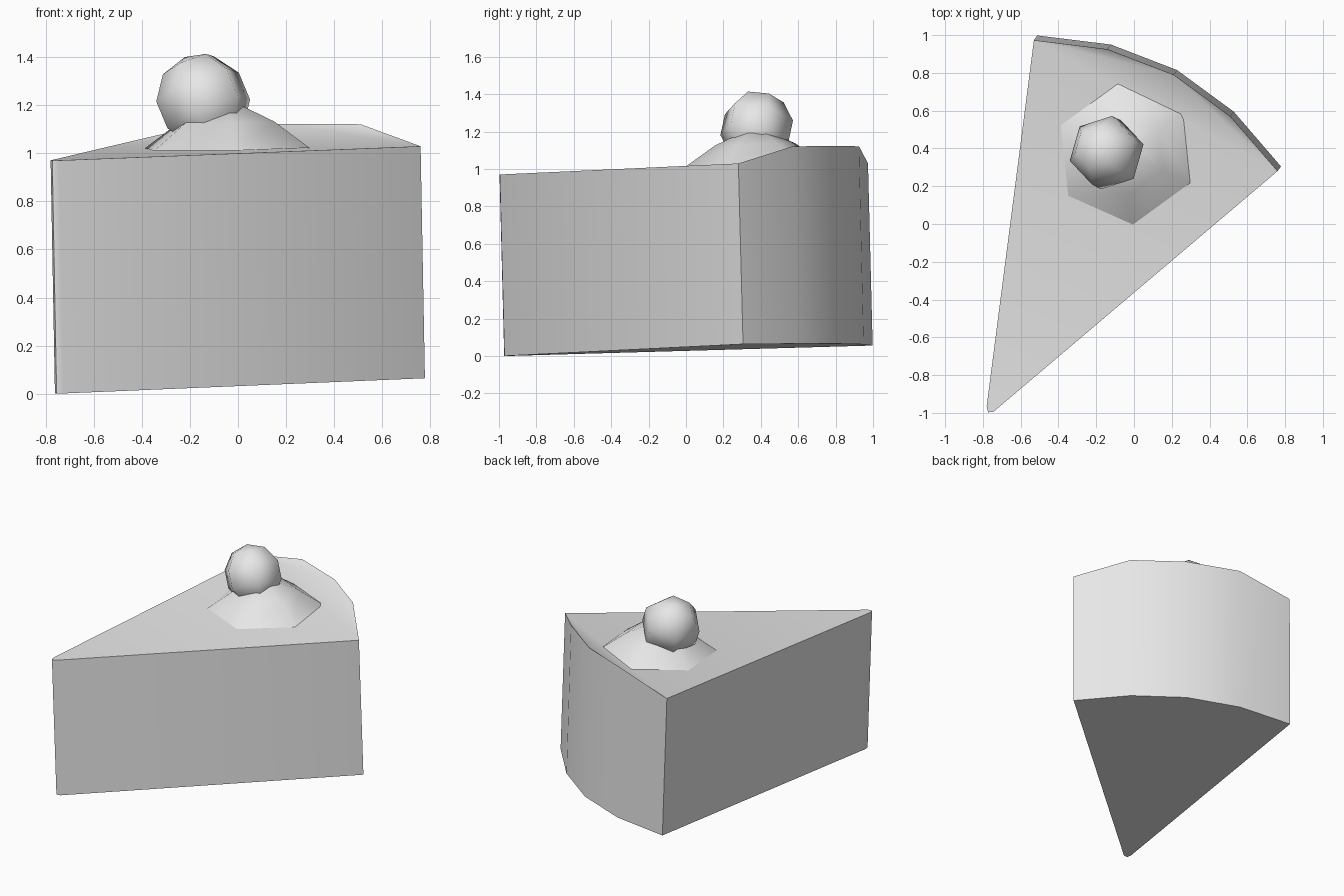
import bpy, bmesh
from math import radians, sin, cos, tau
from mathutils import Vector, Matrix

cube = bpy.data.objects.get("Cube")
if cube:
    bpy.data.objects.remove(cube, do_unlink=True)

grey = bpy.data.materials.new("plain_grey")
grey.use_nodes = True
colour = (0.8, 0.8, 0.8, 1)
grey.diffuse_color = colour
grey.node_tree.nodes["Principled BSDF"].inputs["Base Color"].default_value = colour


def finish(name, bm, angle):
    """Turn a bmesh into a smooth-shaded object."""
    bmesh.ops.recalc_face_normals(bm, faces=bm.faces)
    mesh = bpy.data.meshes.new(name)
    bm.to_mesh(mesh)
    bm.free()
    mesh.materials.append(grey)
    ob = bpy.data.objects.new(name, mesh)
    bpy.context.collection.objects.link(ob)
    bpy.ops.object.select_all(action='DESELECT')
    ob.select_set(True)
    bpy.context.view_layer.objects.active = ob
    bpy.ops.object.shade_smooth_by_angle(angle=radians(angle))
    return ob


def top_height(x, y):
    """Height of the gently sloping top of the slice."""
    return 0.97 + 0.015 * (x + 0.78) + 0.0285 * (y + 1)


# Cake slice: rounded tip, curved back, raised back rim
tip = [(-0.78, -0.965), (-0.773, -0.997), (-0.745, -0.995)]
arc = [(0.76, 0.28), (0.51, 0.57), (0.21, 0.79), (-0.14, 0.925), (-0.53, 0.973)]
outline = tip + arc
bm = bmesh.new()
upper, lower = [], []
for x, y in outline:
    rim = 0.087 if (x, y) in arc[1:4] else 0
    upper.append(bm.verts.new((x, y, top_height(x, y) + rim)))
    bx, by = x + 0.018, y + 0.025
    lower.append(bm.verts.new((bx, by, 0.02 * (bx + 0.762) + 0.026 * (by + 0.972))))
count = len(outline)
for i in range(count):
    j = (i + 1) % count
    bm.faces.new((lower[i], lower[j], upper[j], upper[i]))
bm.faces.new(lower[::-1])
right, a, b, c, left = upper[3:]
bm.faces.new(upper[:3] + [right, left])
for tri in ((right, a, b), (right, b, left), (left, b, c)):
    bm.faces.new(tri)
finish("cake_slice", bm, 40)

# Cream dollop: six-sided dome following the top of the slice
bm = bmesh.new()
centre = Vector((-0.045, 0.37, 0))
rings = []
for radius, height in ((0.375, 0.0), (0.215, 0.11), (0.08, 0.17)):
    ring = []
    for k in range(6):
        turn = radians(36) + k * tau / 6
        x = centre.x + radius * cos(turn)
        y = centre.y + radius * sin(turn)
        ring.append(bm.verts.new((x, y, top_height(x, y) + height + 0.002)))
    rings.append(ring)
for inner, outer in zip(rings[1:], rings):
    for k in range(6):
        n = (k + 1) % 6
        bm.faces.new((outer[k], outer[n], inner[n], inner[k]))
bm.faces.new(rings[-1])
bm.faces.new(rings[0][::-1])
finish("cream_dollop", bm, 45)

# Cherry: tilted six-sided ball
bm = bmesh.new()
bmesh.ops.create_uvsphere(bm, u_segments=6, v_segments=5, radius=0.2)
tilt = Vector((0, 0, 1)).rotation_difference(Vector((-0.39, 0.2, 0.93)))
bm.transform(Matrix.Translation((-0.145, 0.378, 1.22)) @ tilt.to_matrix().to_4x4()
             @ Matrix.Rotation(radians(45), 4, 'Z'))
finish("cherry", bm, 62)
